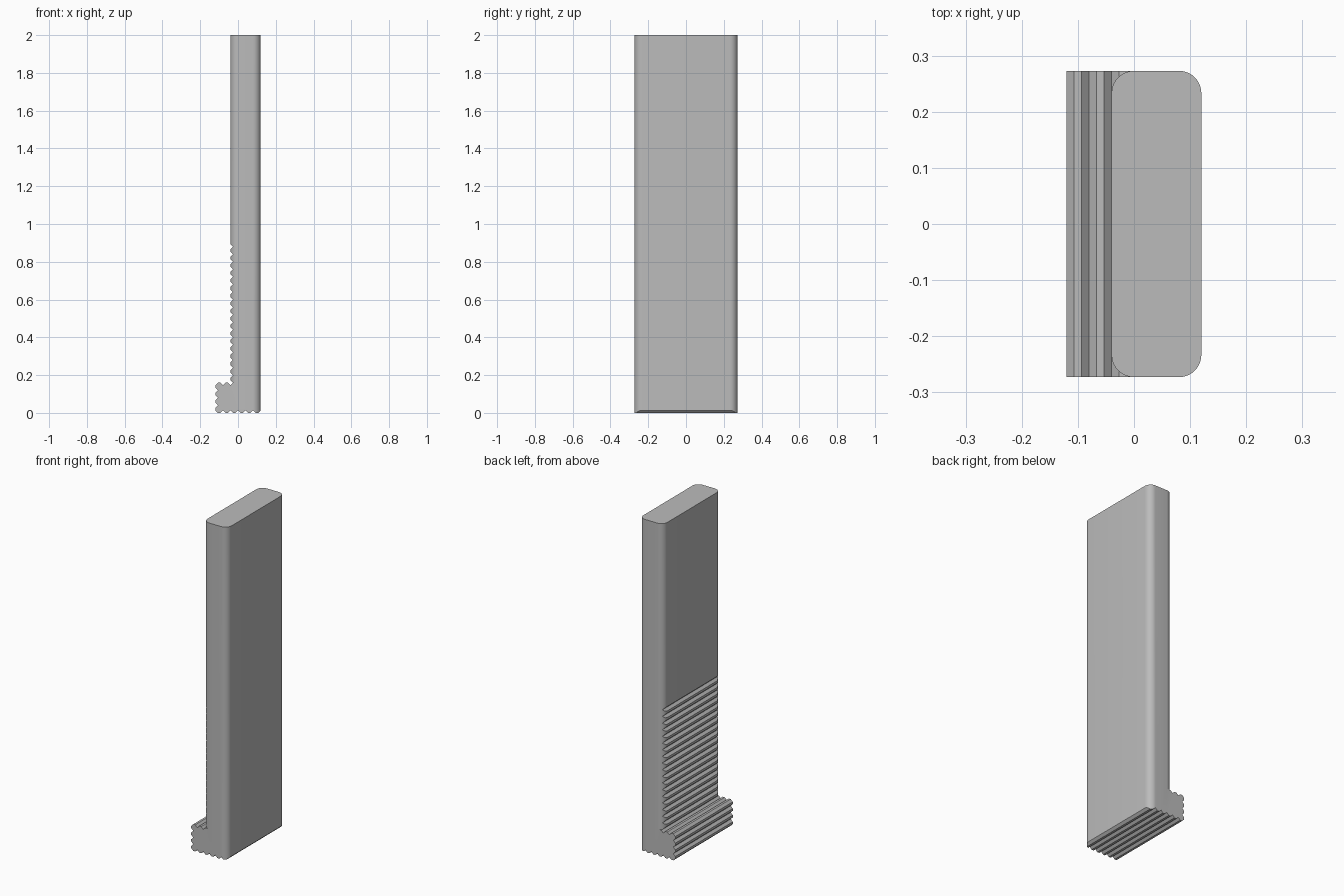
import bpy, bmesh, math
from mathutils import Vector

cube = bpy.data.objects.get("Cube")
if cube:
    bpy.data.objects.remove(cube, do_unlink=True)

D = 0.04 / 3        # tooth depth, and one third of the tooth pitch
HALF = 0.273        # half width along y
R = 0.04            # corner radius
X0, X1 = -0.04, 0.12
FOOT_TOP, HEIGHT = 0.16, 2.0

grey = bpy.data.materials.new("grey")
grey.use_nodes = True
grey.diffuse_color = (0.5, 0.5, 0.5, 1)
grey.node_tree.nodes["Principled BSDF"].inputs["Base Color"].default_value = (0.5, 0.5, 0.5, 1)


def prism(name, points, offset):
    """Extrude a closed outline by an offset."""
    bm = bmesh.new()
    face = bm.faces.new([bm.verts.new(p) for p in points])
    ext = bmesh.ops.extrude_face_region(bm, geom=[face])
    verts = [v for v in ext["geom"] if isinstance(v, bmesh.types.BMVert)]
    bmesh.ops.translate(bm, verts=verts, vec=Vector(offset))
    bmesh.ops.recalc_face_normals(bm, faces=bm.faces)
    mesh = bpy.data.meshes.new(name)
    bm.to_mesh(mesh)
    bm.free()
    mesh.materials.append(grey)
    obj = bpy.data.objects.new(name, mesh)
    bpy.context.collection.objects.link(obj)
    return obj


def teeth(start, along, out, count):
    """Blunt teeth from a valley point: rise, flat, fall to the next valley."""
    pts = []
    for i in range(count):
        a = start + along * (3 * D * i)
        pts += [a, a + along * D + out * D, a + along * 2 * D + out * D]
    return pts


left, right = Vector((-1, 0, 0)), Vector((1, 0, 0))
up, down = Vector((0, 0, 1)), Vector((0, 0, -1))

# Side profile: ribbed sole, ribbed heel and top of the foot, ribbed shank
profile = teeth(Vector((X1, 0, D)), left, down, 6)
profile += [Vector((-X1, 0, D)), Vector((-X1, 0, 2 * D))]
profile += teeth(Vector((-X1 + D, 0, 3 * D)), up, left, 3)
profile += [Vector((-X1, 0, FOOT_TOP - D))]
profile += teeth(Vector((-X1, 0, FOOT_TOP - D)), right, up, 2)[1:]
profile += [Vector((X0, 0, FOOT_TOP - D))]
profile += teeth(Vector((X0 + D, 0, FOOT_TOP)), up, left, 18)
last_valley = FOOT_TOP + 18 * 3 * D
profile += [Vector((X0 + D, 0, last_valley)), Vector((X0, 0, last_valley + D)),
            Vector((X0, 0, HEIGHT)), Vector((X1, 0, HEIGHT))]
for p in profile:
    p.y = -HALF
ribbed_bar = prism("ribbed_bar", profile, (0, 2 * HALF, 0))

# Round the vertical corners; on the ribbed side only above the foot
cutters = []
for sx, edge, bottom in ((-1, X0, FOOT_TOP), (1, X1, -0.1)):
    for sy in (-1, 1):
        cx, cy = edge - sx * R, sy * (HALF - R)
        arc = [Vector((cx + sx * R * math.sin(t), cy + sy * R * math.cos(t), bottom))
               for t in (math.pi / 2 * i / 10 for i in range(11))]
        ox, oy = edge + sx * 0.005, sy * (HALF + 0.005)
        arc += [Vector((ox, cy, bottom)), Vector((ox, oy, bottom)), Vector((cx, oy, bottom))]
        cutter = prism("corner_cutter", arc, (0, 0, HEIGHT + 0.1 - bottom))
        cutter.hide_render = True
        cutters.append(cutter)
        mod = ribbed_bar.modifiers.new("round_corner", 'BOOLEAN')
        mod.operation, mod.solver, mod.object = 'DIFFERENCE', 'EXACT', cutter

bpy.ops.object.select_all(action='DESELECT')
ribbed_bar.select_set(True)
bpy.context.view_layer.objects.active = ribbed_bar
for mod in list(ribbed_bar.modifiers):
    bpy.ops.object.modifier_apply(modifier=mod.name)
for cutter in cutters:
    bpy.data.objects.remove(cutter, do_unlink=True)
bpy.ops.object.shade_smooth_by_angle(angle=math.radians(25))
